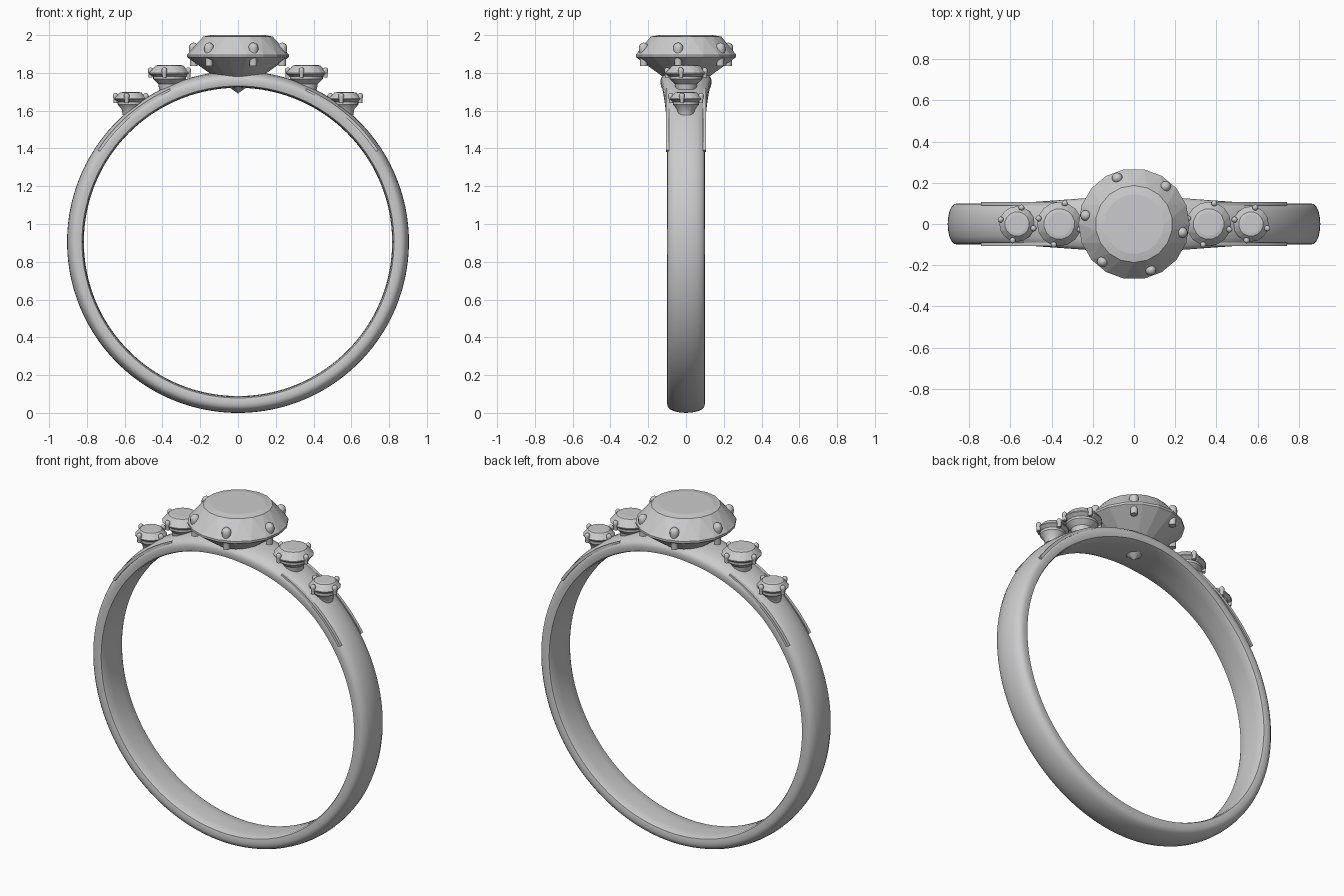
import bpy, bmesh
from math import sin, cos, tau, radians

if "Cube" in bpy.data.objects:
    bpy.data.objects.remove(bpy.data.objects["Cube"])

silver = bpy.data.materials.new("silver_grey")
silver.use_nodes = True
GREY = (0.6, 0.6, 0.61, 1)
silver.diffuse_color = GREY
silver.node_tree.nodes["Principled BSDF"].inputs["Base Color"].default_value = GREY

CENTRE_Z = 0.905


def finish(bm, name, smooth=None):
    """Turn a bmesh into a named object."""
    bmesh.ops.recalc_face_normals(bm, faces=bm.faces)
    mesh = bpy.data.meshes.new(name)
    bm.to_mesh(mesh)
    bm.free()
    mesh.materials.append(silver)
    ob = bpy.data.objects.new(name, mesh)
    bpy.context.collection.objects.link(ob)
    if smooth:
        bpy.ops.object.select_all(action='DESELECT')
        ob.select_set(True)
        bpy.context.view_layer.objects.active = ob
        bpy.ops.object.shade_smooth_by_angle(angle=radians(smooth))
    return ob


def sweep(name, section, start, end, steps, closed=False):
    """Sweep section(x) -> [(y, radius)] around the ring; angle 0 is the top."""
    bm = bmesh.new()
    loops = []
    for i in range(steps if closed else steps + 1):
        a = start + (end - start) * i / steps
        pts = section(CENTRE_Z * sin(a) if cos(a) > 0 else 1)
        loops.append([bm.verts.new((r * sin(a), y, CENTRE_Z + r * cos(a))) for y, r in pts])
    pairs = list(zip(loops, loops[1:]))
    if closed:
        pairs.append((loops[-1], loops[0]))
    else:
        bm.faces.new(loops[0])
        bm.faces.new(loops[-1])
    for a, b in pairs:
        for j in range(len(a)):
            k = (j + 1) % len(a)
            bm.faces.new((a[j], a[k], b[k], b[j]))
    return finish(bm, name, 35)


# Domed band, flaring in width towards the main stone
HALF = [(0, .905), (.3, .903), (.6, .897), (.85, .886), (.97, .872), (1, .858),
        (1, .84), (.97, .826), (.85, .82), (.4, .817)]


def band_section(x):
    w = 0.1 + 0.034 * min(1, max(0, (0.62 - abs(x)) / 0.5))
    profile = HALF + [(0, .816)]
    return [(y * w, r) for y, r in profile] + [(-y * w, r) for y, r in HALF[:0:-1]]


sweep("band", band_section, 0, tau, 160, closed=True)

# Thin trim strips on both flanks of each shoulder
for side, sx in (("left", 1), ("right", -1)):
    for face, sy in (("front", -1), ("back", 1)):
        strip = [(sy * .09, .872), (sy * .107, .872), (sy * .107, .888), (sy * .09, .888)]
        sweep(f"{side}_{face}_trim", lambda x: strip,
              sx * radians(24), sx * radians(56.8), 24)


def stone(name, x, z, radius, n):
    """Brilliant-cut stone; z is the girdle height."""
    s = radius / 0.27
    bm = bmesh.new()
    rings = []
    for r, h, shift in ((.145, .112, 0), (.187, .104, .5), (.27, .008, 0), (.27, -.004, 0)):
        rings.append([bm.verts.new((x + s * r * cos(tau * (i + shift) / n),
                                    s * r * sin(tau * (i + shift) / n), z + s * h))
                      for i in range(n)])
    table, mid, girdle, lower = rings
    bm.faces.new(table)
    tip = bm.verts.new((x, 0, z - s * .197))
    for i in range(n):
        j = (i + 1) % n
        bm.faces.new((table[i], mid[i], table[j]))
        bm.faces.new((table[j], mid[i], mid[j]))
        bm.faces.new((mid[i], girdle[i], girdle[j]))
        bm.faces.new((mid[i], girdle[j], mid[j]))
        bm.faces.new((girdle[i], lower[i], lower[j], girdle[j]))
        bm.faces.new((lower[i], tip, lower[j]))
    finish(bm, name)


def lathe(bm, x, y, profile, n):
    """Revolve (radius, z) points about a vertical axis, with capped ends."""
    rings = [[bm.verts.new((x + r * cos(tau * i / n), y + r * sin(tau * i / n), z))
              for i in range(n)] for r, z in profile]
    for a, b in zip(rings, rings[1:]):
        for i in range(n):
            j = (i + 1) % n
            bm.faces.new((a[i], a[j], b[j], b[i]))
    bm.faces.new(rings[0])
    bm.faces.new(rings[-1])


def prongs(name, x, reach, count, turn, low, high, r):
    """Round-headed claws spaced around a stone."""
    bm = bmesh.new()
    for k in range(count):
        a = radians(turn) + tau * k / count
        dome = [(r * cos(t), high - r + r * sin(t)) for t in (0, .4, .8, 1.2, 1.5)]
        lathe(bm, x + reach * cos(a), reach * sin(a),
              [(r * .75, low), (r * .8, high - 2.2 * r), (r, high - 1.5 * r)] + dome, 12)
    finish(bm, name, 40)


# Main stone and its six claws
stone("main_stone", 0, 1.888, 0.27, 18)
prongs("main_claws", 0, 0.238, 6, 50, 1.836, 1.96, 0.026)

# Side stones in tapered cups, each with four claws
for side, sx in (("left", 1), ("right", -1)):
    for size, x, z, radius in (("inner", .363, 1.797, .108), ("outer", .568, 1.662, .086)):
        name = f"{side}_{size}"
        x *= sx
        stone(name + "_stone", x, z, radius, 16)
        prongs(name + "_claws", x, radius * .96, 4, 75, z - .022, z + .032, .0145)
        cup = bmesh.new()
        lathe(cup, x, 0, [(radius * .5, z - .085), (radius * .55, z - .055),
                          (radius * .8, z - .03), (radius * .8, z - .016)], 24)
        finish(cup, name + "_cup", 35)
